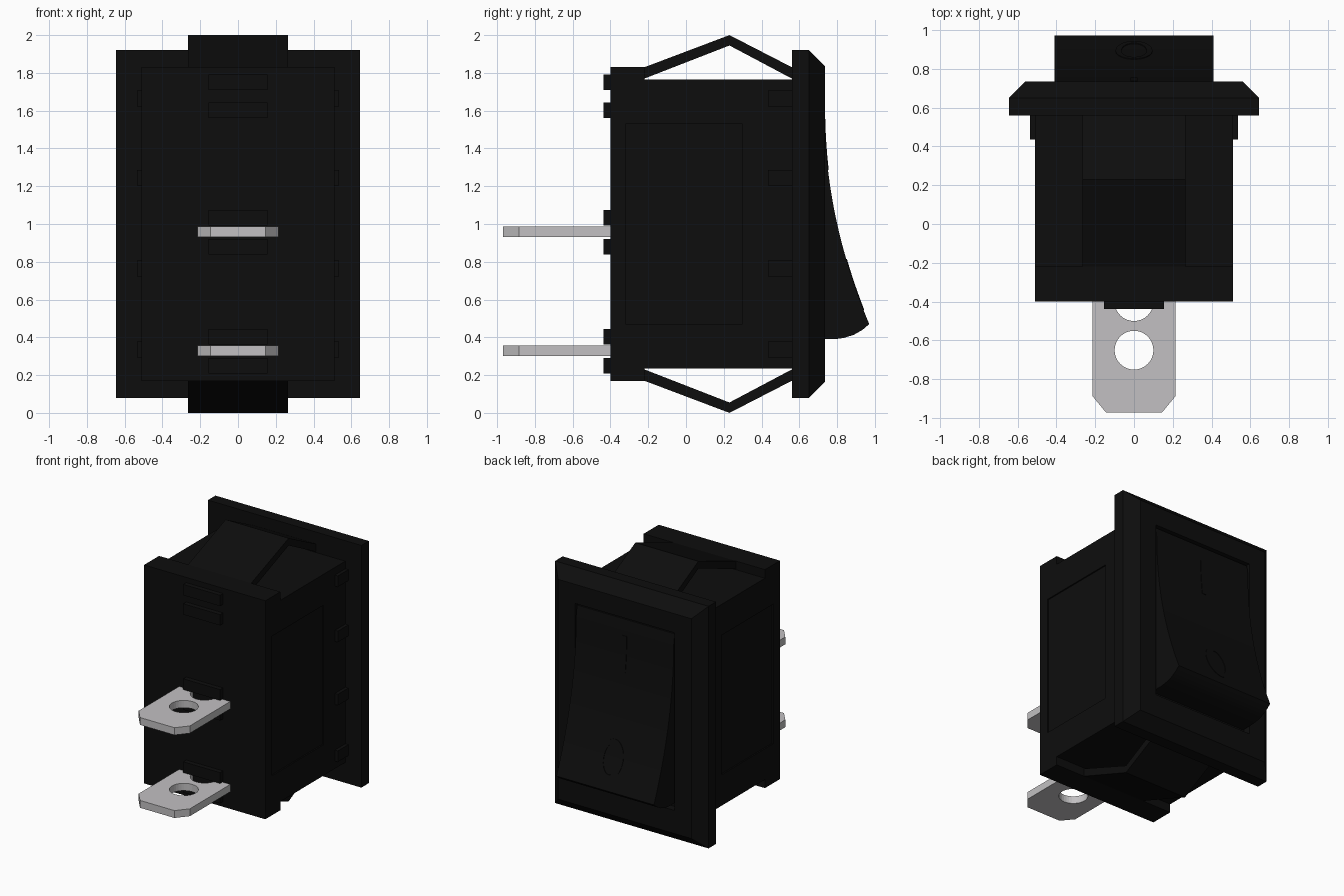
import bpy, bmesh, math
from mathutils import Vector

if "Cube" in bpy.data.objects:
    bpy.data.objects.remove(bpy.data.objects["Cube"])


def material(name, rgb):
    m = bpy.data.materials.new(name)
    m.diffuse_color = (*rgb, 1)
    m.use_nodes = True
    m.node_tree.nodes["Principled BSDF"].inputs["Base Color"].default_value = m.diffuse_color
    return m


BLACK = material("black plastic", (0.004, 0.004, 0.004))
METAL = material("bright metal", (0.54, 0.53, 0.54))


def finish(name, bm, mat):
    bmesh.ops.recalc_face_normals(bm, faces=bm.faces)
    me = bpy.data.meshes.new(name)
    bm.to_mesh(me)
    bm.free()
    me.materials.append(mat)
    ob = bpy.data.objects.new(name, me)
    bpy.context.collection.objects.link(ob)
    return ob


def prism(name, pts, axis, lo, hi, mat=BLACK):
    """Extrude a closed outline along x (outline y,z) or z (outline x,y)."""
    bm = bmesh.new()
    put = (lambda p: (lo, p[0], p[1])) if axis == "x" else (lambda p: (p[0], p[1], lo))
    face = bm.faces.new([bm.verts.new(put(p)) for p in pts])
    new = bmesh.ops.extrude_face_region(bm, geom=[face])["geom"]
    shift = Vector((hi - lo, 0, 0)) if axis == "x" else Vector((0, 0, hi - lo))
    bmesh.ops.translate(bm, vec=shift, verts=[v for v in new if isinstance(v, bmesh.types.BMVert)])
    return finish(name, bm, mat)


def box(name, x0, x1, y0, y1, z0, z1, mat=BLACK):
    return prism(name, [(x0, y0), (x1, y0), (x1, y1), (x0, y1)], "z", z0, z1, mat)


def cut(target, cutter):
    mod = target.modifiers.new("cut", "BOOLEAN")
    mod.operation = "DIFFERENCE"
    mod.solver = "EXACT"
    mod.object = cutter
    cutter.hide_render = True
    cutter.hide_viewport = True


def smooth(ob, angle=30):
    bpy.ops.object.select_all(action="DESELECT")
    ob.select_set(True)
    bpy.context.view_layer.objects.active = ob
    bpy.ops.object.shade_smooth_by_angle(angle=math.radians(angle))


# Housing: narrow box with a taller flange at the terminal end
body = prism("housing", [(-0.40, 0.17), (-0.22, 0.17), (-0.22, 0.235), (0.57, 0.235),
                         (0.57, 1.765), (-0.22, 1.765), (-0.22, 1.83), (-0.40, 1.83)],
             "x", -0.51, 0.51)
for s, side in ((-1, "left"), (1, "right")):
    # Shallow sunken panel on each side wall
    a, b = sorted((s * 0.50, s * 0.6))
    cut(body, box(side + "_panel_cutter", a, b, -0.32, 0.30, 0.47, 1.53))
    # Grip ribs behind the bezel
    a, b = sorted((s * 0.49, s * 0.535))
    for i, z in enumerate((0.335, 0.765, 1.245, 1.665)):
        box(f"{side}_rib_{i}", a, b, 0.435, 0.57, z - 0.042, z + 0.042)

# Spring clips above and below, bent strips mirrored about z = 1
for name, s in (("top_clip", 1), ("bottom_clip", -1)):
    strip = [(-0.24, 0.83), (-0.22, 0.83), (0.23, 1.0), (0.57, 0.825),
             (0.57, 0.765), (0.23, 0.945), (-0.22, 0.77), (-0.24, 0.77)]
    prism(name, [(y, 1 + s * z) for y, z in strip], "x", -0.265, 0.265)

# Bars beside each terminal slot
for i, z in enumerate((0.25, 0.402, 0.88, 1.033, 1.603, 1.75)):
    box(f"slot_bar_{i}", -0.155, 0.155, -0.437, -0.39, z - 0.041, z + 0.041)

# Metal blade terminals with chamfered ends and drilled holes
for i, z in enumerate((0.328, 0.958)):
    blade = prism(f"terminal_{i}", [(-0.215, -0.36), (-0.215, -0.885), (-0.145, -0.97),
                                    (0.145, -0.97), (0.215, -0.885), (0.215, -0.36)],
                  "z", z - 0.028, z + 0.028, METAL)
    for j, y in enumerate((-0.65, -0.40)):
        ring = [(0.1 * math.cos(t * math.pi / 16), y + 0.1 * math.sin(t * math.pi / 16))
                for t in range(32)]
        cut(blade, prism(f"hole_cutter_{i}_{j}", ring, "z", z - 0.1, z + 0.1))
    smooth(blade)

# Bezel: chamfered frame with a sunken rocker opening
bm = bmesh.new()
loops = []
for y, hx, z0, z1 in ((0.56, 0.645, 0.08, 1.92), (0.65, 0.645, 0.08, 1.92),
                      (0.735, 0.56, 0.165, 1.835), (0.735, 0.42, 0.34, 1.69),
                      (0.68, 0.42, 0.34, 1.69)):
    loops.append([bm.verts.new(c) for c in
                  ((-hx, y, z0), (hx, y, z0), (hx, y, z1), (-hx, y, z1))])
for a, b in zip(loops, loops[1:]):
    for k in range(4):
        n = (k + 1) % 4
        bm.faces.new((a[k], a[n], b[n], b[k]))
bm.faces.new(loops[0])
bm.faces.new(loops[-1])
finish("bezel", bm, BLACK)


# Rocker: concave face sweeping out to a rounded lower lip
def rocker_y(z):
    return 0.733 + 0.184 * max(0.0, 1.605 - z) ** 2


profile = [(0.66, 1.675), (0.722, 1.675)]
profile += [(rocker_y(z), z) for z in (1.6 - 1.13 * k / 20 for k in range(21))]
profile += [(0.935, 0.44), (0.89, 0.414), (0.84, 0.398), (0.79, 0.39), (0.66, 0.39)]
smooth(prism("rocker", profile, "x", -0.41, 0.41))

# Raised switch marks: a bar and an oval ring following the rocker face
zs = [1.285 + 0.27 * k / 6 for k in range(7)]
prism("on_bar", [(rocker_y(z) + 0.004, z) for z in zs]
      + [(rocker_y(z) - 0.01, z) for z in reversed(zs)], "x", -0.018, 0.018)
bm = bmesh.new()
rows = []
for k in range(32):
    t = k * math.pi / 16
    row = []
    for rx, rz, off in ((0.095, 0.135, -0.01), (0.095, 0.135, 0.004),
                        (0.065, 0.105, 0.004), (0.065, 0.105, -0.01)):
        z = 0.68 + rz * math.sin(t)
        row.append(bm.verts.new((rx * math.cos(t), rocker_y(z) + off, z)))
    rows.append(row)
for k in range(32):
    a, b = rows[k], rows[(k + 1) % 32]
    for j in range(4):
        n = (j + 1) % 4
        bm.faces.new((a[j], a[n], b[n], b[j]))
finish("off_ring", bm, BLACK)
